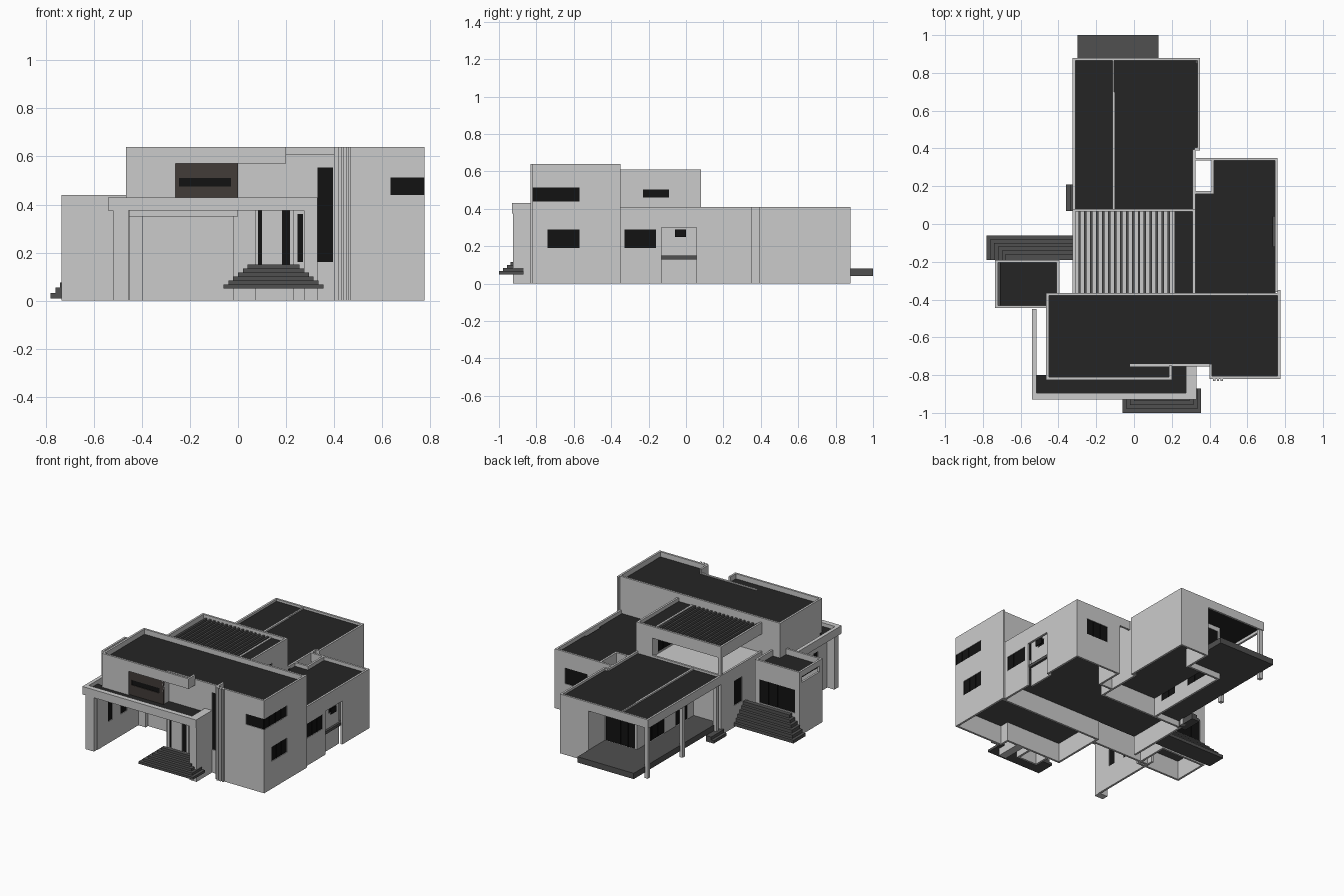
import bpy, bmesh


def material(name, r, g, b):
    m = bpy.data.materials.new(name)
    m.diffuse_color = (r, g, b, 1)
    return m


ROOF = material("roof_dark", 0.018, 0.018, 0.018)
GLASS = material("glass_dark", 0.006, 0.006, 0.006)
STONE = material("step_stone", 0.08, 0.08, 0.08)
BROWN = material("brown_panel", 0.055, 0.045, 0.04)


def finish(name, bm, mat=None):
    bmesh.ops.recalc_face_normals(bm, faces=bm.faces)
    me = bpy.data.meshes.new(name)
    bm.to_mesh(me)
    bm.free()
    ob = bpy.data.objects.new(name, me)
    bpy.context.collection.objects.link(ob)
    if mat:
        me.materials.append(mat)
    return ob


def box(name, x0, x1, y0, y1, z0, z1, mat=None):
    bm = bmesh.new()
    bmesh.ops.create_cube(bm, size=1)
    for v in bm.verts:
        v.co = (x0 if v.co.x < 0 else x1, y0 if v.co.y < 0 else y1, z0 if v.co.z < 0 else z1)
    return finish(name, bm, mat)


def wall(name, axis, u0, u1, p, t, z0, z1, wins=(), gaps=(), mat=None):
    """Wall along axis, outer face at p, thickness t (signed), glazed wins and open gaps (u0,u1,z0,z1)."""
    holes = list(wins) + list(gaps)
    us = sorted({u0, u1, *[h[i] for h in holes for i in (0, 1)]})
    zs = sorted({z0, z1, *[h[i] for h in holes for i in (2, 3)]})
    at = lambda u, d, z: (u, d, z) if axis == 'x' else (d, u, z)
    bm = bmesh.new()
    grid = {(u, z): bm.verts.new(at(u, p, z)) for u in us for z in zs}
    for a, b in zip(us, us[1:]):
        for c, d in zip(zs, zs[1:]):
            if not any(h[0] <= a and b <= h[1] and h[2] <= c and d <= h[3] for h in holes):
                bm.faces.new([grid[a, c], grid[b, c], grid[b, d], grid[a, d]])
    bmesh.ops.delete(bm, geom=[v for v in bm.verts if not v.link_faces], context='VERTS')
    ext = bmesh.ops.extrude_face_region(bm, geom=bm.faces[:])
    shift = at(0, t, 0)
    bmesh.ops.translate(bm, vec=shift, verts=[g for g in ext['geom'] if isinstance(g, bmesh.types.BMVert)])
    finish(name, bm, mat)
    # recessed panes with thin mullions
    for a, b, c, d in wins:
        q = sorted((p + t * 0.3, p + t * 0.7))
        m = sorted((p + t * 0.1, p + t * 0.9))
        n = max(1, round((b - a) / 0.06))
        put = lambda nm, s, e, dd: box(nm, *((s, e, *dd) if axis == 'x' else (*dd, s, e)), c, d, GLASS)
        put(name + "_glass", a, b, q)
        for i in range(1, n):
            s = a + (b - a) * i / n
            put(name + "_mullion", s - 0.002, s + 0.002, m)


T = 0.014
# front two-storey block
wall("upper_front_wall", 'x', -0.465, 0.2, -0.825, T, 0.375, 0.64, gaps=[(-0.26, 0.2, 0.375, 0.57)])
wall("brown_front_panel", 'x', -0.26, 0.0, -0.815, T, 0.40, 0.57, wins=[(-0.245, -0.03, 0.475, 0.51)], mat=BROWN)
wall("panel_return", 'y', -0.815, -0.75, 0.0, -T, 0.375, 0.6)
box("overhang_soffit", 0.0, 0.2, -0.811, -0.75, 0.57, 0.6)
wall("overhang_end", 'y', -0.825, -0.75, 0.2, -T, 0.57, 0.64)
wall("recessed_front_wall", 'x', -0.02, 0.41, -0.755, T, 0, 0.61,
     wins=[(0.33, 0.395, 0.16, 0.555), (0.247, 0.27, 0.16, 0.36)], gaps=[(0.08, 0.22, 0.15, 0.36)])
wall("right_front_wall", 'x', 0.4, 0.775, -0.82, T, 0, 0.64, wins=[(0.635, 0.775, 0.44, 0.513)])
wall("right_front_return", 'y', -0.82, -0.742, 0.4, T, 0, 0.64)
for x in (0.425, 0.445, 0.465):
    box("vertical_fin", x - 0.006, x + 0.006, -0.832, -0.82, 0, 0.64)
wall("right_side_wall", 'y', -0.82, -0.35, 0.775, -T, 0, 0.64,
     wins=[(-0.82, -0.57, 0.44, 0.513), (-0.74, -0.57, 0.19, 0.29)])
wall("upper_rear_wall", 'x', -0.465, 0.775, -0.365, -T, 0.36, 0.64, wins=[(0.02, 0.18, 0.42, 0.52)])
wall("lower_rear_wall", 'x', -0.02, 0.775, -0.365, -T, 0, 0.36)
wall("left_side_wall", 'y', -0.82, -0.365, -0.465, T, 0, 0.64,
     wins=[(-0.78, -0.73, 0.15, 0.29), (-0.64, -0.57, 0.15, 0.29)])
box("main_roof", -0.455, 0.76, -0.745, -0.375, 0.58, 0.605, ROOF)
box("main_roof_front_left", -0.455, 0.19, -0.815, -0.745, 0.58, 0.605, ROOF)
box("main_roof_front_right", 0.41, 0.765, -0.81, -0.745, 0.58, 0.605, ROOF)
box("upper_floor", -0.455, 0.765, -0.75, -0.375, 0.35, 0.375)
box("upper_floor_edge", -0.455, 0.0, -0.815, -0.75, 0.35, 0.375)
box("main_floor", -0.02, 0.765, -0.75, -0.37, 0.13, 0.15, STONE)
box("right_floor", 0.41, 0.765, -0.81, -0.75, 0.13, 0.15, STONE)

# carport recess and entrance
wall("carport_rear_wall", 'x', -0.46, -0.02, -0.42, T, 0, 0.35)
wall("carport_inner_wall", 'y', -0.75, -0.37, -0.02, T, 0, 0.375)
box("porch_left_pier", -0.52, -0.455, -0.925, -0.88, 0, 0.38)
wall("porch_left_wall", 'y', -0.89, -0.82, -0.465, T, 0, 0.38)
wall("entry_wall", 'x', 0.07, 0.23, -0.87, T, 0, 0.38,
     wins=[(0.072, 0.1, 0.15, 0.375), (0.182, 0.228, 0.15, 0.375)])
for x, t in ((0.07, T), (0.23, -T)):
    wall("entry_side_wall", 'y', -0.87, -0.75, x, t, 0, 0.38)
box("entry_floor", 0.08, 0.22, -0.86, -0.75, 0.13, 0.15, STONE)
wall("porch_right_wall", 'y', -0.925, -0.75, 0.33, -0.055, 0, 0.43)
# porch canopy
box("canopy_front", -0.54, 0.33, -0.93, -0.895, 0.375, 0.43)
box("canopy_left", -0.54, -0.515, -0.895, -0.45, 0.375, 0.43)
box("canopy_roof", -0.515, 0.275, -0.895, -0.8, 0.38, 0.405, ROOF)
box("canopy_rear_strip", -0.46, 0.275, -0.8, -0.755, 0.38, 0.405, ROOF)
# front steps
for i in range(6):
    box("front_step", -0.06 + 0.02 * i, 0.355 - 0.02 * i, -1 + 0.021 * i, -0.87,
        0.05 + 0.0167 * i, 0.05 + 0.0167 * (i + 1), STONE)

# left wing
wall("left_wing_front", 'x', -0.735, -0.395, -0.445, T, 0, 0.44)
wall("left_wing_side", 'y', -0.445, -0.19, -0.735, T, 0, 0.44, gaps=[(-0.41, -0.22, 0.36, 0.4)])
wall("left_wing_rear", 'x', -0.735, -0.395, -0.19, -T, 0, 0.44, wins=[(-0.7, -0.43, 0.15, 0.31)])
wall("left_wing_inner", 'y', -0.445, -0.19, -0.395, -T, 0, 0.44)
box("left_wing_roof", -0.71, -0.405, -0.435, -0.2, 0.375, 0.4, ROOF)
box("left_wing_floor", -0.725, -0.4, -0.435, -0.2, 0.13, 0.15, STONE)
for i in range(6):
    box("left_step", -0.78 + 0.02 * i, -0.325, -0.19, -0.06 - 0.02 * i,
        0.01 + 0.022 * i, 0.01 + 0.022 * (i + 1), STONE)

# central core with roof terrace and pergola
wall("core_left_wall", 'y', -0.37, 0.08, -0.325, T, 0, 0.41, wins=[(-0.15, -0.06, 0.15, 0.32)])
wall("core_rear_wall", 'x', -0.325, 0.325, 0.08, -T, 0, 0.41)
box("terrace_slab", -0.315, 0.32, -0.37, 0.07, 0.37, 0.4)
box("core_floor", -0.315, 0.33, -0.37, 0.07, 0.13, 0.15, STONE)
wall("pergola_left_beam", 'y', -0.365, 0.08, -0.325, T, 0.53, 0.61)
wall("pergola_rear_beam", 'x', -0.325, 0.325, 0.08, -T, 0.4, 0.61, gaps=[(-0.3, 0.2, 0.4, 0.53)])
wall("stair_room_right", 'y', -0.365, 0.08, 0.325, -T, 0.38, 0.61, wins=[(-0.23, -0.09, 0.46, 0.503)])
wall("stair_room_left", 'y', -0.365, 0.075, 0.2, T, 0.4, 0.59, wins=[(-0.3, 0.02, 0.41, 0.53)])
box("stair_room_roof", 0.2, 0.315, -0.365, 0.07, 0.565, 0.585, ROOF)
for i in range(16):
    x = -0.295 + 0.0315 * i
    box("pergola_slat", x, x + 0.013, -0.365, 0.068, 0.555, 0.59, STONE)

# right single-storey block
wall("right_block_side", 'y', -0.36, 0.35, 0.76, -T, 0, 0.41,
     wins=[(-0.33, -0.16, 0.19, 0.29), (-0.06, 0.0, 0.25, 0.29)], gaps=[(-0.13, -0.06, 0, 0.3), (0.0, 0.055, 0, 0.3),
                                                                      (-0.06, 0.0, 0, 0.25), (-0.06, 0.0, 0.29, 0.3)])
wall("side_door_panel", 'y', -0.13, 0.055, 0.735, -T, 0, 0.36, wins=[(-0.06, 0.0, 0.25, 0.29)])
wall("right_block_rear", 'x', 0.41, 0.76, 0.35, -T, 0, 0.41, wins=[(0.51, 0.68, 0.19, 0.3)])
wall("notch_beam", 'x', 0.325, 0.41, 0.35, -T, 0.35, 0.41)
wall("notch_side_wall", 'y', 0.16, 0.35, 0.41, T, 0, 0.41)
wall("notch_inner_wall", 'x', 0.325, 0.41, 0.16, T, 0, 0.41)
box("right_block_roof", 0.415, 0.735, -0.365, 0.34, 0.365, 0.385, ROOF)
box("right_block_roof_edge", 0.735, 0.75, -0.365, -0.12, 0.365, 0.385, ROOF)
box("right_block_roof_corner", 0.735, 0.75, 0.04, 0.34, 0.365, 0.385, ROOF)
box("right_block_roof_inner", 0.325, 0.415, -0.365, 0.165, 0.365, 0.385, ROOF)
box("right_block_floor", 0.42, 0.75, -0.365, 0.34, 0.13, 0.15, STONE)
box("right_block_floor_inner", 0.325, 0.42, -0.365, 0.165, 0.13, 0.15, STONE)

# back wing with covered terrace
wall("back_wing_inner_right", 'y', 0.08, 0.395, 0.325, -T, 0, 0.41)
wall("back_wing_jog", 'x', 0.32, 0.35, 0.39, T, 0, 0.41)
wall("back_wing_right", 'y', 0.39, 0.88, 0.35, -T, 0, 0.41)
wall("back_wing_rear", 'x', -0.325, 0.35, 0.88, -T, 0, 0.41, gaps=[(-0.325, 0.13, 0, 0.35)])
wall("back_room_return", 'y', 0.68, 0.87, 0.13, T, 0, 0.39)
wall("back_glazing", 'x', -0.11, 0.13, 0.7, -T, 0, 0.39, wins=[(-0.1, 0.125, 0.08, 0.34)])
wall("terrace_side_wall", 'y', 0.08, 0.7, -0.115, T, 0, 0.405, wins=[(0.4, 0.6, 0.08, 0.34), (0.15, 0.28, 0.08, 0.3)])
wall("terrace_left_beam", 'y', 0.08, 0.88, -0.325, T, 0.35, 0.41)
for y in (0.85, 0.47, 0.1):
    box("terrace_column", -0.32, -0.295, y, y + 0.025, 0, 0.36)
box("back_wing_roof", -0.315, 0.325, 0.08, 0.87, 0.37, 0.395, ROOF)
box("back_wing_roof_edge", 0.325, 0.34, 0.4, 0.85, 0.37, 0.395, ROOF)
box("roof_divider", -0.115, -0.105, 0.08, 0.87, 0.39, 0.405)
box("terrace_floor", -0.3, 0.13, 0.69, 1.0, 0.04, 0.08, STONE)
box("terrace_floor_left", -0.3, -0.115, 0.08, 0.69, 0.04, 0.08, STONE)
box("back_room_floor", -0.105, 0.315, 0.08, 0.69, 0.13, 0.15, STONE)
box("back_room_floor_right", 0.14, 0.34, 0.69, 0.87, 0.13, 0.15, STONE)
for i in range(2):
    box("terrace_side_step", -0.36 + 0.02 * i, -0.3, 0.07, 0.21, 0.02 * i, 0.02 * (i + 1), STONE)
